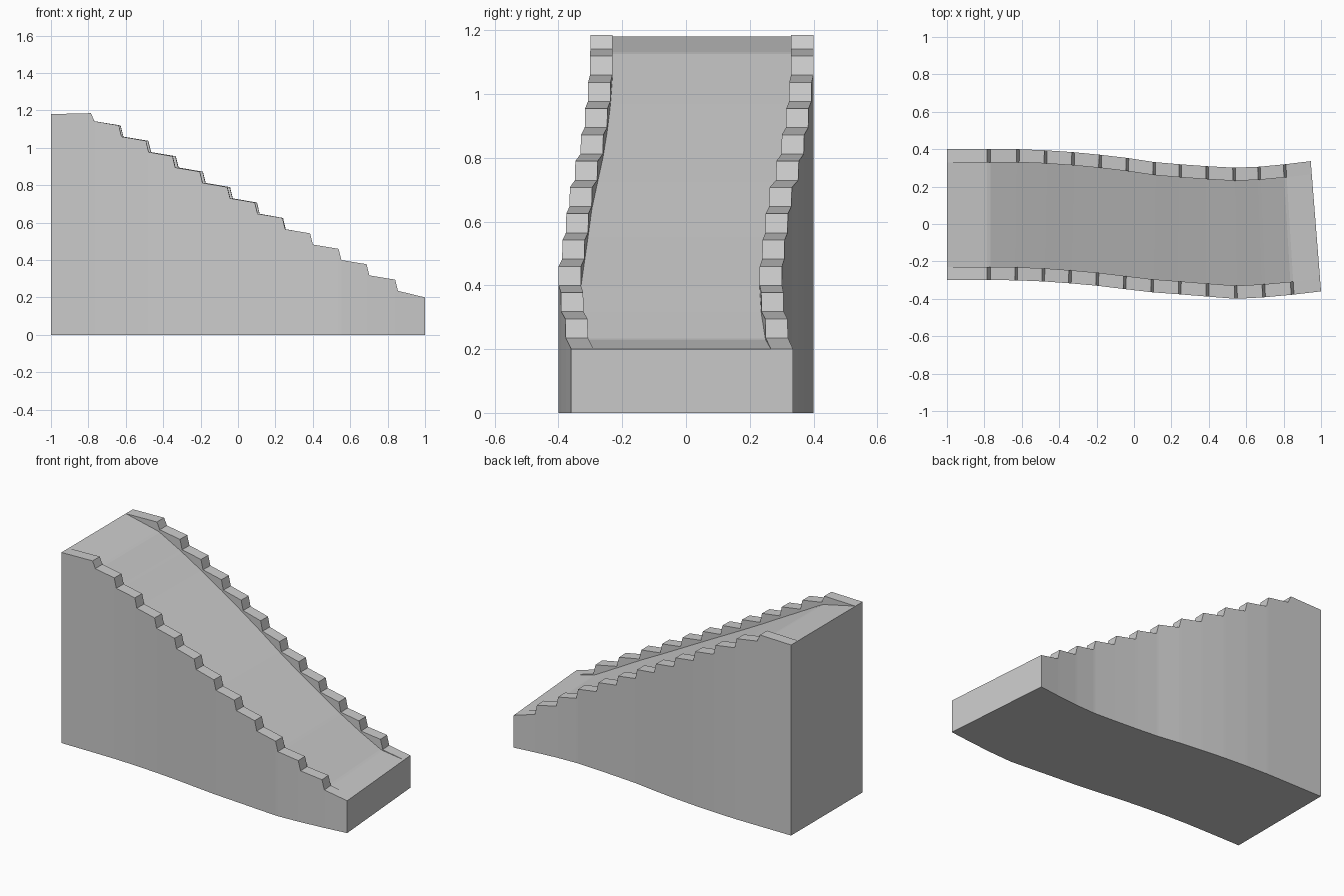
import bpy, bmesh

if "Cube" in bpy.data.objects:
    bpy.data.objects.remove(bpy.data.objects["Cube"])

# Plan of the curved path: front edge (x, y), back edge (x, y) at each step
PLAN = [
    (-1.00, -.300, -1.00, .400),
    (-.775, -.300, -.775, .400), (-.630, -.301, -.620, .400),
    (-.485, -.307, -.472, .394), (-.343, -.317, -.325, .384),
    (-.197, -.330, -.180, .370), (-.050, -.348, -.035, .353),
    (.097, -.365, .109, .331), (.245, -.376, .248, .319),
    (.393, -.388, .391, .309), (.545, -.400, .535, .301),
    (.695, -.392, .668, .306), (.848, -.378, .805, .319),
    (1.00, -.360, .945, .336)]
LAST = len(PLAN) - 1
RIM = 0.1          # rim width as a share of the full width
LEAN = 0.05        # half the run of a riser, in path steps


def lerp(a, b, f):
    return a + (b - a) * f


def edges_at(t):
    i = min(int(t), LAST - 1)
    return [lerp(a, b, t - i) for a, b in zip(PLAN[i], PLAN[i + 1])]


def slide_z(t):
    if t <= 1:
        return lerp(1.18, 1.13, t)
    if t >= LAST - 1:
        return lerp(0.23, 0.20, t - LAST + 1)
    return lerp(1.13, 0.23, (t - 1) / (LAST - 2))


# Stepped rim profile: (path position, rim height)
profile = [(0, 1.18)]
for k in range(1, LAST):
    low = lerp(1.142, 0.235, (k - 1) / (LAST - 2))
    high = 1.185 if k == 1 else low + 0.06
    profile += [(k - LEAN, high), (k + LEAN, low)]
profile.append((LAST, 0.20))

# Loft one channel-shaped section per profile point
bm = bmesh.new()
sections = []
for t, rim in profile:
    fx, fy, bx, by = edges_at(t)
    floor = min(slide_z(t), rim)
    shape = [(0, 0), (0, rim), (RIM, rim), (RIM, floor),
             (1 - RIM, floor), (1 - RIM, rim), (1, rim), (1, 0)]
    sections.append([bm.verts.new((lerp(fx, bx, f), lerp(fy, by, f), z))
                     for f, z in shape])
for a, b in zip(sections, sections[1:]):
    for i in range(8):
        j = (i + 1) % 8
        bm.faces.new((a[i], a[j], b[j], b[i]))
bm.faces.new(sections[0])
bm.faces.new(sections[-1])
bmesh.ops.remove_doubles(bm, verts=bm.verts, dist=1e-4)
bmesh.ops.recalc_face_normals(bm, faces=bm.faces)

mesh = bpy.data.meshes.new("stepped_slide_ramp")
bm.to_mesh(mesh)
bm.free()
bpy.context.collection.objects.link(bpy.data.objects.new("stepped_slide_ramp", mesh))
